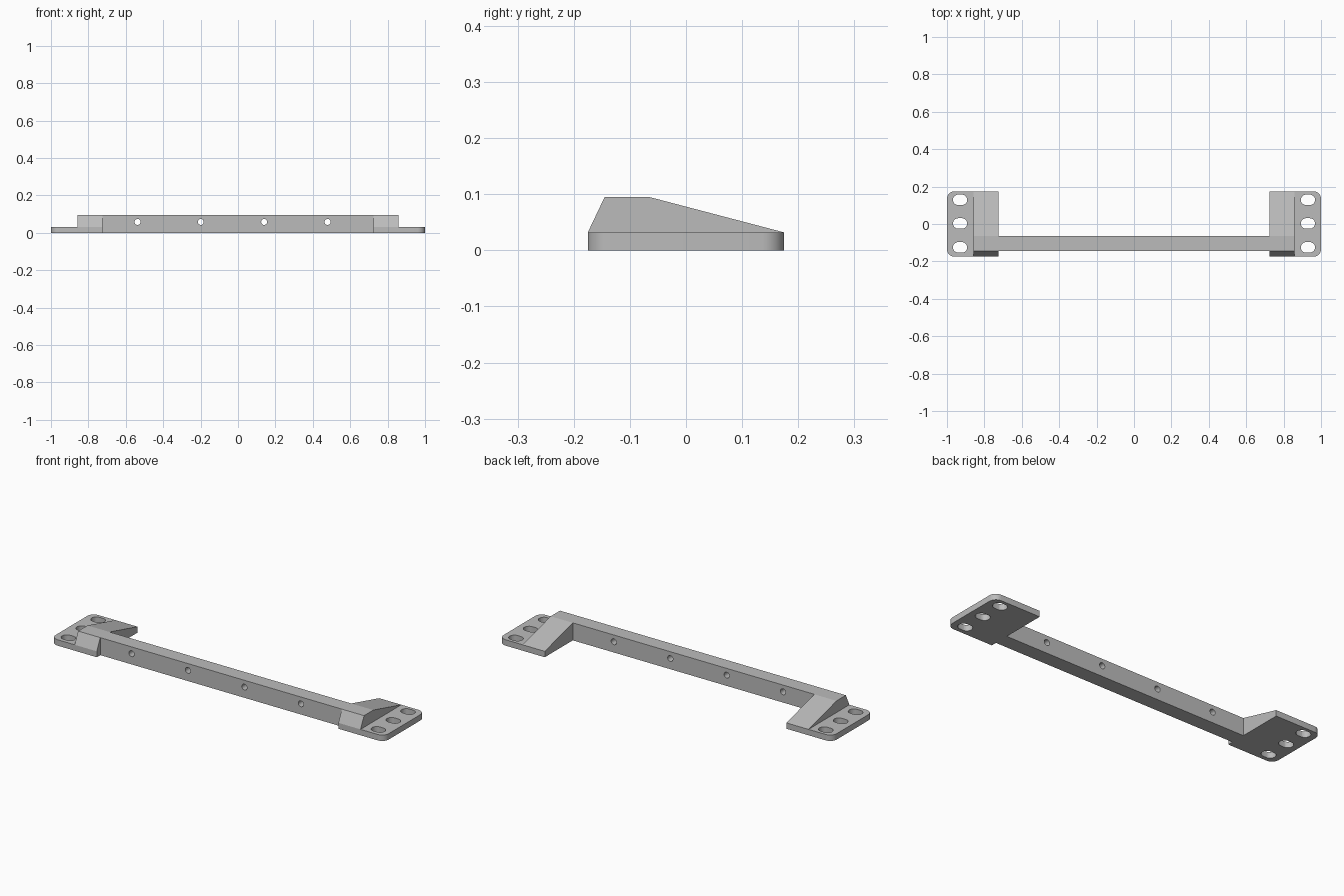
import bpy, bmesh, math
from mathutils import Vector

if "Cube" in bpy.data.objects:
    bpy.data.objects.remove(bpy.data.objects["Cube"])

metal = bpy.data.materials.new("light grey")
metal.use_nodes = True
grey = (0.5, 0.5, 0.5, 1)
metal.diffuse_color = grey
metal.node_tree.nodes["Principled BSDF"].inputs["Base Color"].default_value = grey

PLACE = {"x": lambda u, v, w: (w, u, v),
         "y": lambda u, v, w: (u, w, v),
         "z": lambda u, v, w: (u, v, w)}


def prism(name, outline, axis, low, high):
    """Extrude a 2D outline along an axis."""
    bm = bmesh.new()
    face = bm.faces.new([bm.verts.new(PLACE[axis](u, v, low)) for u, v in outline])
    new = bmesh.ops.extrude_face_region(bm, geom=[face])["geom"]
    step = Vector(PLACE[axis](0, 0, high - low))
    bmesh.ops.translate(bm, vec=step, verts=[g for g in new if isinstance(g, bmesh.types.BMVert)])
    bmesh.ops.recalc_face_normals(bm, faces=bm.faces)
    mesh = bpy.data.meshes.new(name)
    bm.to_mesh(mesh)
    bm.free()
    mesh.materials.append(metal)
    obj = bpy.data.objects.new(name, mesh)
    bpy.context.collection.objects.link(obj)
    return obj


def arc(cx, cy, r, start, end, steps):
    angles = [math.radians(start + (end - start) * i / steps) for i in range(steps + 1)]
    return [(cx + r * math.cos(a), cy + r * math.sin(a)) for a in angles]


def combine(target, tool, operation):
    """Apply a boolean and discard the tool."""
    mod = target.modifiers.new("combine", "BOOLEAN")
    mod.operation, mod.solver, mod.object = operation, "EXACT", tool
    bpy.context.view_layer.objects.active = target
    bpy.ops.object.modifier_apply(modifier=mod.name)
    bpy.data.objects.remove(tool)


INNER, STEP, DEPTH, THICK, TOP = 0.725, 0.858, 0.175, 0.032, 0.095
FRONT, BACK, CORNER = -0.145, -0.065, 0.04

# Cross bar
bar = prism("mounting_bracket", [(FRONT, 0), (BACK, 0), (BACK, TOP), (FRONT, TOP)],
            "x", -INNER - 0.05, INNER + 0.05)

wedge_profile = [(-DEPTH, 0), (DEPTH, 0), (DEPTH, THICK), (BACK, TOP), (FRONT, TOP), (-DEPTH, THICK)]
for side in (-1, 1):
    # Sloped end block
    combine(bar, prism("end_block", wedge_profile, "x", side * INNER, side * STEP), "UNION")
    # Flat foot with rounded outer corners
    foot = ([(INNER, -DEPTH)]
            + arc(1 - CORNER, -DEPTH + CORNER, CORNER, -90, 0, 8)
            + arc(1 - CORNER, DEPTH - CORNER, CORNER, 0, 90, 8)
            + [(INNER, DEPTH)])
    combine(bar, prism("foot", [(side * x, y) for x, y in foot], "z", 0, THICK), "UNION")
    # Bolt slots
    for y in (-0.125, 0.003, 0.129):
        slot = arc(side * 0.93 + 0.01, y, 0.028, -90, 90, 14) + arc(side * 0.93 - 0.01, y, 0.028, 90, 270, 14)
        combine(bar, prism("slot", slot, "z", -0.1, 0.2), "DIFFERENCE")

# Screw holes through the bar
for x in (-0.537, -0.199, 0.14, 0.479):
    hole = arc(x, 0.058, 0.016, 0, 345, 23)
    combine(bar, prism("screw_hole", hole, "y", -0.3, 0.1), "DIFFERENCE")

bpy.ops.object.select_all(action="DESELECT")
bar.select_set(True)
bpy.context.view_layer.objects.active = bar
bpy.ops.object.shade_smooth_by_angle(angle=math.radians(12))
